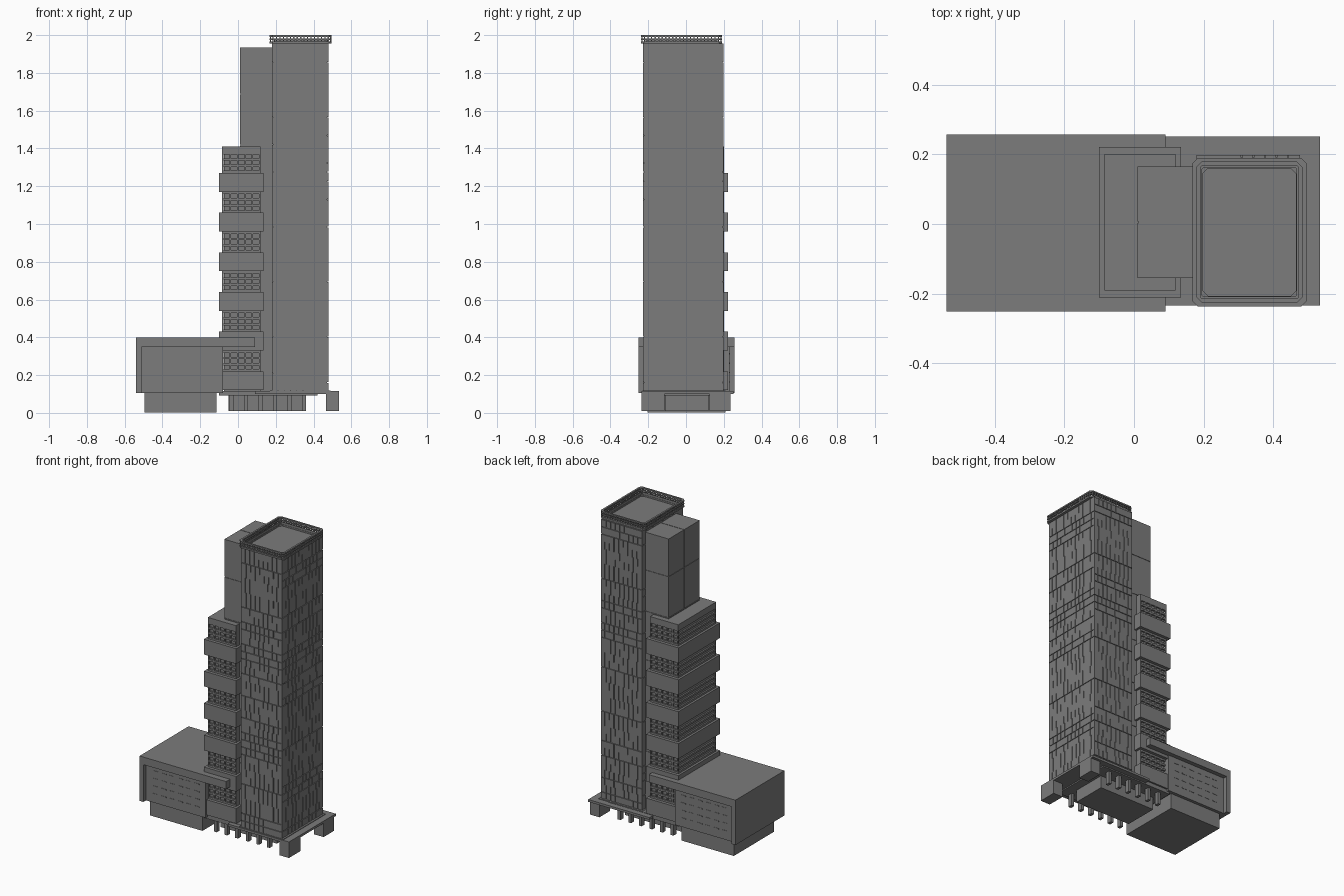
import bpy, bmesh, random
from mathutils import Vector

random.seed(4)
old = bpy.data.objects.get("Cube")
if old:
    bpy.data.objects.remove(old, do_unlink=True)

grey = bpy.data.materials.new("concrete grey")
grey.use_nodes = True
grey.diffuse_color = (0.2, 0.2, 0.2, 1)
grey.node_tree.nodes["Principled BSDF"].inputs["Base Color"].default_value = (0.2, 0.2, 0.2, 1)


def add_box(bm, x0, x1, y0, y1, z0, z1):
    vs = bmesh.ops.create_cube(bm, size=1)["verts"]
    for v in vs:
        v.co = Vector((x0 if v.co.x < 0 else x1, y0 if v.co.y < 0 else y1, z0 if v.co.z < 0 else z1))
    return vs


def finish(name, bm):
    mesh = bpy.data.meshes.new(name)
    bm.to_mesh(mesh)
    bm.free()
    mesh.materials.append(grey)
    obj = bpy.data.objects.new(name, mesh)
    bpy.context.collection.objects.link(obj)
    return obj


def boxes(name, *dims):
    bm = bmesh.new()
    for d in dims:
        add_box(bm, *d)
    return finish(name, bm)


def ring(name, x0, x1, y0, y1, z0, z1, w, cut):
    """Rectangular frame with chamfered corners."""
    bm = bmesh.new()

    def loop(i, z):
        a, b, c, d, k = x0 + i, x1 - i, y0 + i, y1 - i, cut
        pts = [(a + k, c), (b - k, c), (b, c + k), (b, d - k), (b - k, d), (a + k, d), (a, d - k), (a, c + k)]
        return [bm.verts.new((*p, z)) for p in pts]
    loops = [loop(0, z0), loop(0, z1), loop(w, z1), loop(w, z0)]
    for k in range(4):
        p, q = loops[k], loops[(k + 1) % 4]
        for i in range(8):
            j = (i + 1) % 8
            bm.faces.new((p[i], p[j], q[j], q[i]))
    bmesh.ops.recalc_face_normals(bm, faces=bm.faces)
    return finish(name, bm)


# Tower shaft with staggered facade panels
TX0, TX1, TY0, TY1 = 0.18, 0.478, -0.228, 0.198
Z0, Z1, STEP, FLOORS, GAP = 0.115, 1.955, 0.006, 38, 0.004
boxes("tower_shaft", (TX0 + STEP, TX1 - STEP, TY0 + STEP, TY1 - STEP, Z0, Z1))


def facade(name, a0, a1, cols, place):
    bm = bmesh.new()
    fh, cw = (Z1 - Z0) / FLOORS, (a1 - a0) / cols
    for f in range(FLOORS):
        lo = Z0 + f * fh
        hi = lo + fh - (GAP if f % 6 == 5 or random.random() < 0.3 else 0)
        shift = cw * 0.25 if (f // 2) % 2 else 0
        cuts = [c for c in range(1, cols) if random.random() < 0.75]
        edges = [a0] + [a0 + c * cw + shift for c in cuts] + [a1]
        for i in range(len(edges) - 1):
            last = i == len(edges) - 2
            add_box(bm, *place(edges[i], edges[i + 1] - (0 if last else GAP)), lo, hi)
    finish(name, bm)


facade("tower_front_panels", TX0, TX1, 9, lambda a, b: (a, b, TY0, TY0 + STEP))
facade("tower_back_panels", TX0, TX1, 9, lambda a, b: (a, b, TY1 - STEP, TY1))
facade("tower_left_panels", TY0, TY1, 12, lambda a, b: (TX1 - STEP, TX1, a, b))
facade("tower_right_panels", TY0, TY1, 12, lambda a, b: (TX0, TX0 + STEP, a, b))

# Crown: cornice, posts and top rail
CX0, CX1, CY0, CY1 = 0.168, 0.496, -0.237, 0.19
ring("crown_cornice", CX0, CX1, CY0, CY1, 1.955, 1.965, 0.03, 0.015)
ring("crown_middle_rail", CX0, CX1, CY0, CY1, 1.975, 1.982, 0.01, 0.015)
ring("crown_top_rail", CX0, CX1, CY0, CY1, 1.991, 2.0, 0.012, 0.015)
ring("crown_parapet", CX0 + 0.022, CX1 - 0.022, CY0 + 0.022, CY1 - 0.022, 1.95, 1.98, 0.006, 0.004)
bm = bmesh.new()
for i in range(17):
    x = CX0 + 0.015 + i * (CX1 - CX0 - 0.036) / 16
    for y in (CY0 + 0.002, CY1 - 0.008):
        add_box(bm, x, x + 0.006, y, y + 0.006, 1.957, 1.997)
for i in range(22):
    y = CY0 + 0.015 + i * (CY1 - CY0 - 0.036) / 21
    for x in (CX0 + 0.002, CX1 - 0.008):
        add_box(bm, x, x + 0.006, y, y + 0.006, 1.957, 1.997)
finish("crown_posts", bm)

# Service core with raised panels separated by seams
bm = bmesh.new()
add_box(bm, 0.013, 0.185, -0.153, 0.163, 0.115, 1.933)
levels = [0.115, 0.5, 0.8, 1.1, 1.42, 1.69, 1.935]
for lo, hi in zip(levels, levels[1:]):
    top = hi if hi == levels[-1] else hi - 0.004
    add_box(bm, 0.01, 0.185, -0.156, 0.003, lo, top)
    add_box(bm, 0.01, 0.185, 0.007, 0.166, lo, top)
finish("service_core", bm)

# Middle block: glazed body, mullions, projecting bands
MX0, MX1, MY0, MY1 = -0.085, 0.12, -0.192, 0.202
IN = 0.01
boxes("middle_block_glazing", (MX0 + IN, MX1, MY0 + IN, MY1 - IN, 0.115, 1.4))
boxes("middle_block_roof", (MX0, MX1, MY0, MY1, 1.375, 1.41))
bm = bmesh.new()
for k in range(6):
    z = 0.12 + 0.21 * k
    add_box(bm, -0.1, 0.135, -0.212, 0.222, z, z + 0.1)
finish("middle_block_bands", bm)
bm = bmesh.new()
for k in range(6):
    base = 0.22 + 0.21 * k
    for dz in (0.0, 0.032, 0.065, 0.098):
        add_box(bm, MX0, MX1, MY0, MY1, base + dz, base + dz + 0.012)
for i in range(6):
    x = MX0 + i * (MX1 - MX0 - 0.008) / 5
    for y in (MY0, MY1 - IN):
        add_box(bm, x, x + 0.008, y, y + IN, 0.12, 1.4)
finish("middle_block_mullions", bm)

# Podium: roof slab, end wall, recessed walls with slots, smaller base
boxes("podium_roof", (-0.54, 0.09, -0.252, 0.258, 0.35, 0.4))
boxes("podium_end_wall", (-0.54, -0.512, -0.252, 0.258, 0.105, 0.352))
boxes("podium_body", (-0.52, -0.08, -0.224, 0.23, 0.105, 0.352))
boxes("podium_base", (-0.495, -0.115, -0.205, 0.21, 0.003, 0.11))
bm = bmesh.new()
for z in (0.16, 0.21, 0.26, 0.31):
    for i in range(6):
        x = -0.46 + i * 0.06
        for y in (-0.226, 0.23):
            add_box(bm, x, x + 0.035, y, y + 0.002, z, z + 0.006)
finish("podium_louvres", bm)

# Ground level: slabs, corner piers, lobby and columns
boxes("base_slab", (0.09, 0.535, -0.235, 0.252, 0.1, 0.115),
      (0.17, 0.49, -0.23, 0.21, 0.11, 0.119),
      (-0.1, 0.42, -0.205, 0.215, 0.092, 0.117))
boxes("corner_piers", (0.465, 0.535, -0.235, -0.115, 0.01, 0.112),
      (0.465, 0.535, 0.125, 0.235, 0.01, 0.112))
boxes("lobby", (-0.05, 0.36, -0.11, 0.12, 0.01, 0.1))
bm = bmesh.new()
for i in range(6):
    x = -0.045 + i * 0.077
    for y in (-0.185, 0.165):
        add_box(bm, x, x + 0.02, y, y + 0.03, 0.01, 0.1)
finish("lobby_columns", bm)
